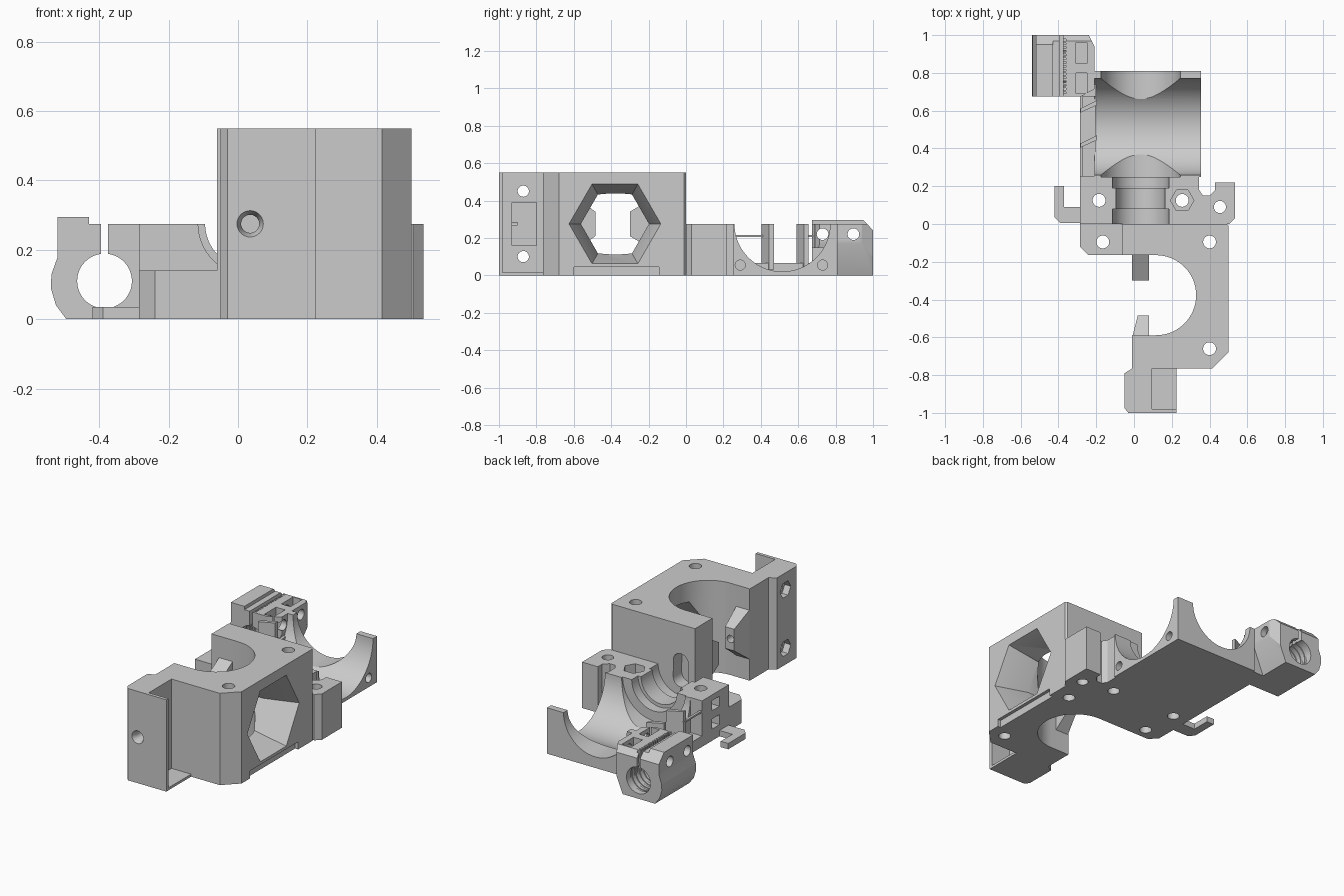
import bpy, bmesh
from math import cos, sin, tau

cube = bpy.data.objects.get("Cube")
if cube:
    bpy.data.objects.remove(cube)

GREY = (0.60, 0.60, 0.60, 1)
mat = bpy.data.materials.new("plain_grey")
mat.use_nodes = True
mat.diffuse_color = GREY
mat.node_tree.nodes["Principled BSDF"].inputs["Base Color"].default_value = GREY


def place(axis, u, v, h):
    return {"x": (h, u, v), "y": (u, h, v), "z": (u, v, h)}[axis]


def prism(name, axis, pts, a, b, end=None):
    """Extrude a 2D outline along an axis, optionally tapering to a second outline."""
    bm = bmesh.new()
    low = [bm.verts.new(place(axis, u, v, a)) for u, v in pts]
    top = [bm.verts.new(place(axis, u, v, b)) for u, v in (end or pts)]
    bm.faces.new(low)
    bm.faces.new(top)
    n = len(pts)
    for i in range(n):
        j = (i + 1) % n
        bm.faces.new((low[i], low[j], top[j], top[i]))
    bmesh.ops.recalc_face_normals(bm, faces=bm.faces)
    me = bpy.data.meshes.new(name)
    bm.to_mesh(me)
    bm.free()
    me.materials.append(mat)
    ob = bpy.data.objects.new(name, me)
    bpy.context.collection.objects.link(ob)
    return ob


def ring(u, v, r, n=40):
    return [(u + r * cos(tau * i / n), v + r * sin(tau * i / n)) for i in range(n)]


def rect(u0, u1, v0, v1):
    return [(u0, v0), (u1, v0), (u1, v1), (u0, v1)]


def box(x0, x1, y0, y1, z0, z1, name="cutter"):
    return prism(name, "z", rect(x0, x1, y0, y1), z0, z1)


def rod(axis, u, v, r, a, b, n=40):
    return prism("cutter", axis, ring(u, v, r, n), a, b)


def cut(ob, *cutters, op="DIFFERENCE"):
    """Apply booleans and discard the helpers."""
    for c in cutters:
        m = ob.modifiers.new("cut", "BOOLEAN")
        m.operation, m.solver, m.object = op, "EXACT", c
    dg = bpy.context.evaluated_depsgraph_get()
    me = bpy.data.meshes.new_from_object(ob.evaluated_get(dg))
    ob.modifiers.clear()
    ob.data = me
    for c in cutters:
        bpy.data.objects.remove(c)


MID = 0.035    # centre line of the long bore
H = 0.275      # height of the low body and of every bore axis
parts = []

# Tall housing with round pocket, hexagonal window and screw holes
housing = prism("tall_housing", "z", [
    (0.49, 0), (0.5, -0.01), (0.5, -0.68), (0.415, -0.765), (0.225, -0.765),
    (0.225, -1), (-0.03, -1), (-0.05, -0.975), (-0.05, -0.79), (-0.01, -0.765),
    (-0.01, -0.3), (-0.06, -0.3), (-0.06, 0)], 0, 0.55)
cut(housing,
    rod("z", 0.117, -0.377, 0.212, -0.1, 0.7, 64),
    box(-0.3, 0.117, -0.589, -0.165, -0.1, 0.7),
    prism("cutter", "x", ring(-0.38, H, 0.182, 6), 0.31, 0.505, ring(-0.38, H, 0.247, 6)),
    rod("x", -0.38, H, 0.182, 0.1, 0.32, 6),
    prism("cutter", "x", rect(-0.6, -0.145, -0.05, 0.045), 0.48, 0.6),
    box(0.095, 0.3, -0.98, -0.765, 0.015, 0.6),
    box(0.06, 0.12, -0.93, -0.8, 0.16, 0.39),
    *[rod("z", 0.4, y, 0.034, -0.1, 0.7) for y in (-0.095, -0.66)],
    *[rod("x", -0.87, z, 0.03, -0.1, 0.15) for z in (0.1, 0.45)],
    *[rod("x", -0.87, z, 0.05, -0.1, -0.01, 6) for z in (0.1, 0.45)],
    *[box(0.015, 0.06, -0.8, -0.7, z - 0.04, z + 0.04) for z in (0.1, 0.45)],
    prism("cutter", "y", ring(MID, H, 0.042), -1.01, -0.97, ring(MID, H, 0.026)),
    rod("y", MID, H, 0.026, -0.99, -0.9))
# Upright oval slot in the rear wall
cut(housing, prism("cutter", "y", [(x, z + (0.05 if z > H else -0.05))
                                  for x, z in ring(MID, H, 0.05, 24)], -0.08, 0.05))
parts.append(housing)

# Tapered bosses facing each other inside the round pocket
for name, base, tip in (("front_boss", -0.6, -0.485), ("rear_boss", -0.15, -0.3)):
    boss = prism(name, "y", rect(-0.01, 0.08, 0.12, 0.43), base, tip,
                 rect(0.02 if base < -0.5 else -0.01, 0.08, 0.21, 0.34))
    cut(boss, rod("y", MID + 0.01, H, 0.022, tip - 0.08, tip + 0.08))
    parts.append(boss)

# Low flange beside the housing
flange = prism("side_flange", "z", [(-0.06, 0), (-0.285, 0), (-0.285, -0.12),
                                    (-0.24, -0.165), (-0.06, -0.165)], 0, 0.14)
cut(flange, rod("z", -0.165, -0.095, 0.034, -0.1, 0.3))
parts.append(flange)

# Low body with crossing cradle bores
body = prism("low_body", "z", [
    (-0.285, 0), (0.505, 0), (0.535, 0.03), (0.535, 0.22), (0.43, 0.22), (0.43, 0.18),
    (0.4, 0.15), (0.365, 0.15), (0.345, 0.18), (0.345, 0.25), (0.355, 0.25),
    (0.355, 0.81), (-0.21, 0.81), (-0.21, 0.255), (-0.285, 0.255)], 0, H)
cut(body,
    rod("x", 0.515, H + 0.001, 0.256, -0.215, 0.5, 80),
    rod("y", MID, H + 0.001, 0.21, 0.25, 0.9, 64),
    rod("y", MID, H + 0.001, 0.15, -0.05, 0.08, 64),
    rod("y", MID, H + 0.001, 0.13, 0.07, 0.2, 64),
    rod("y", MID, H + 0.001, 0.15, 0.19, 0.26, 64),
    rod("z", 0.255, 0.125, 0.034, -0.1, 0.4),
    prism("cutter", "z", ring(0.255, 0.125, 0.062, 6), 0.2, 0.4),
    rod("z", -0.185, 0.125, 0.034, -0.1, 0.4),
    rod("z", 0.455, 0.09, 0.032, -0.1, 0.4),
    *[rod("x", y, 0.055, 0.027, 0.28, 0.4, 24) for y in (0.29, 0.73)],
    *[box(-0.3, -0.23, 0.09, 0.16, z, z + 0.06) for z in (0.07, 0.18)])
parts.append(body)

# Floor strip, slanted blades and thin tie along the open side
parts.append(box(-0.285, -0.205, 0.25, 0.7, 0, 0.065, "side_strip"))
for name, y in (("front_blade", 0.405), ("rear_blade", 0.59)):
    parts.append(prism(name, "z", [(-0.282, y), (-0.195, y + 0.04), (-0.195, y + 0.065),
                                   (-0.282, y + 0.022)], 0.03, H))
parts.append(box(-0.285, -0.27, 0.25, 0.43, 0.205, 0.215, "front_tie"))
parts.append(box(-0.285, -0.27, 0.6, 0.68, 0.205, 0.215, "rear_tie"))

# Small hook at the side
parts.append(prism("side_hook", "z", [
    (-0.28, 0.005), (-0.39, 0.005), (-0.42, 0.035), (-0.42, 0.2), (-0.37, 0.2),
    (-0.37, 0.09), (-0.28, 0.09)], 0, 0.035))

# Split rod clamp with cross screws and nut slots
clamp = prism("rod_clamp", "y", [
    (-0.495, 0), (-0.525, 0.04), (-0.54, 0.09), (-0.538, 0.13), (-0.52, 0.18),
    (-0.52, 0.295), (-0.43, 0.295), (-0.43, H), (-0.21, H), (-0.21, 0.17), (-0.28, 0)],
    0.675, 1)
cut(clamp,
    rod("y", -0.385, 0.11, 0.079, 0.6, 1.1, 48),
    *[rod("y", -0.385, 0.11, 0.084, 0.7 + 0.035 * i, 0.717 + 0.035 * i, 48) for i in range(8)],
    box(-0.395, -0.375, 0.6, 1.1, 0.12, 0.4),
    *[box(-0.385, -0.36, y / 100, y / 100 + 0.009, 0.2, 0.4) for y in range(69, 99, 2)],
    prism("cutter", "x", [(0.945, 0.3), (1.01, 0.23), (1.01, 0.3)], -0.6, -0.1),
    prism("cutter", "z", [(-0.24, 1.001), (-0.205, 0.93), (-0.1, 1.1)], -0.1, 0.4),
    prism("cutter", "z", [(-0.288, 0.67), (-0.2, 0.72), (-0.2, 0.67)], -0.1, 0.4),
    *[rod("x", y, 0.22, 0.031, -0.6, -0.1, 32) for y in (0.73, 0.895)],
    *[box(-0.308, -0.248, y - 0.055, y + 0.055, 0.15, 0.4) for y in (0.745, 0.905)])
parts.append(clamp)
web = box(-0.285, -0.2, 0.675, 0.8, 0, 0.15, "clamp_web")
parts.append(web)

# Crisp edges with smooth bores
for ob in parts:
    bpy.ops.object.select_all(action="DESELECT")
    ob.select_set(True)
    bpy.context.view_layer.objects.active = ob
    bpy.ops.object.shade_smooth_by_angle(angle=0.4)
